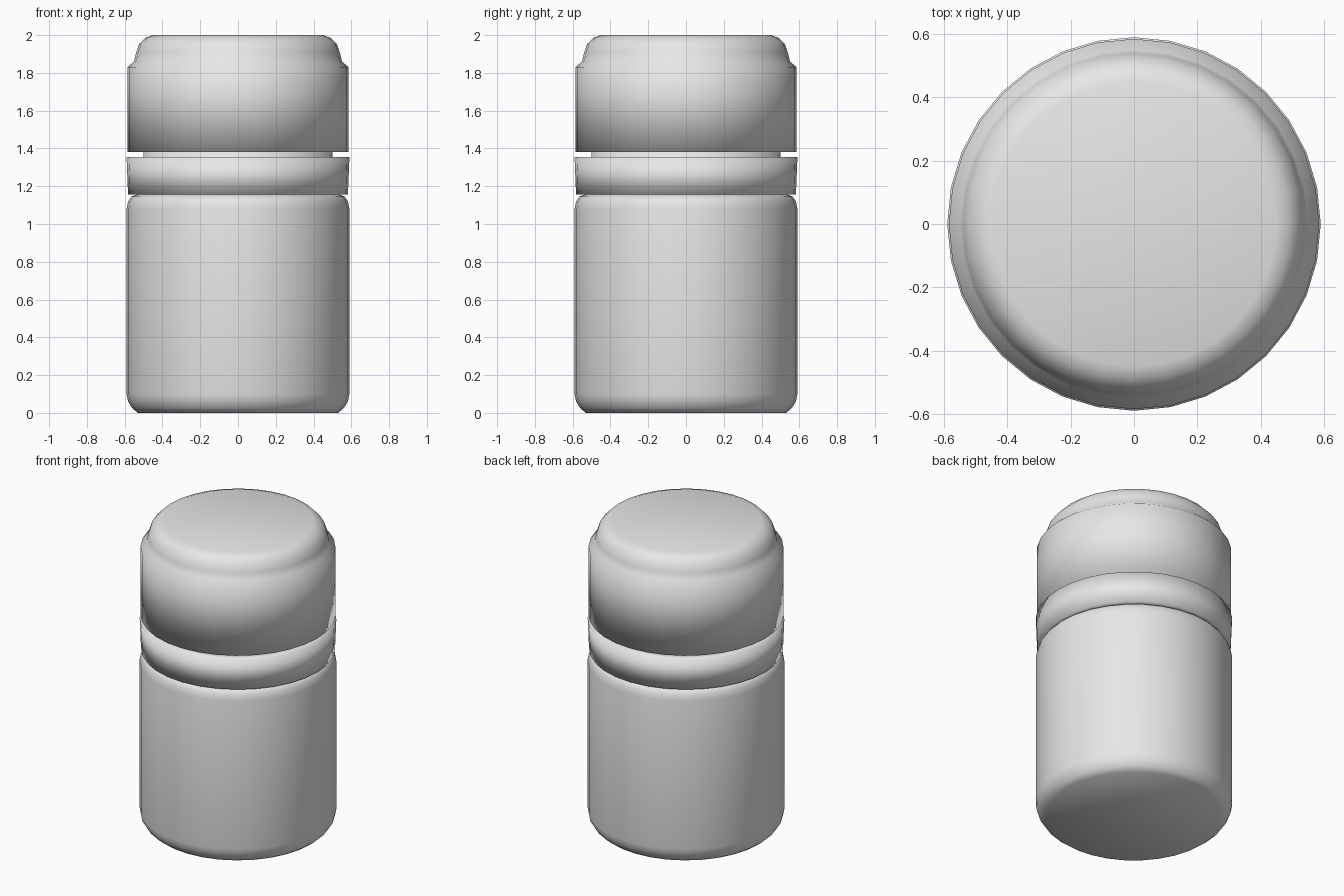
import bpy, bmesh, math

cube = bpy.data.objects.get("Cube")
if cube:
    bpy.data.objects.remove(cube, do_unlink=True)

SIDES = 32

grey = bpy.data.materials.new("light_grey")
grey.use_nodes = True
colour = (0.8, 0.8, 0.8, 1)
grey.diffuse_color = colour
grey.node_tree.nodes["Principled BSDF"].inputs["Base Color"].default_value = colour


def turned(name, profile, hollow=False):
    """Revolve (radius, height) points; solid parts get end caps, hollow ones loop round."""
    bm = bmesh.new()
    rings = []
    for r, z in profile:
        angles = [math.tau * i / SIDES for i in range(SIDES)]
        rings.append([bm.verts.new((r * math.cos(a), r * math.sin(a), z)) for a in angles])
    pairs = list(zip(rings, rings[1:]))
    if hollow:
        pairs.append((rings[-1], rings[0]))
    else:
        bm.faces.new(rings[0])
        bm.faces.new(rings[-1])
    for low, high in pairs:
        for i in range(SIDES):
            j = (i + 1) % SIDES
            bm.faces.new((low[i], low[j], high[j], high[i]))
    bmesh.ops.recalc_face_normals(bm, faces=bm.faces)
    for face in bm.faces:
        face.smooth = True
    mesh = bpy.data.meshes.new(name)
    bm.to_mesh(mesh)
    bm.free()
    mesh.materials.append(grey)
    obj = bpy.data.objects.new(name, mesh)
    bpy.context.collection.objects.link(obj)
    return obj


# Jar body with rounded base and shoulder
turned("jar_body", [(0.53, 0), (0.56, 0.025), (0.582, 0.06), (0.59, 0.1),
                    (0.59, 1.08), (0.582, 1.12), (0.565, 1.145), (0.54, 1.155)])

# Neck joining the body to the lid
turned("neck", [(0.5, 1.14), (0.5, 1.4)])

# Slightly flared collar around the neck
turned("collar", [(0.5, 1.155), (0.582, 1.155), (0.59, 1.355), (0.5, 1.355)], hollow=True)

# Lid with stepped, rounded crown
turned("lid", [(0.585, 1.38), (0.585, 1.83), (0.55, 1.862), (0.54, 1.905),
               (0.525, 1.95), (0.492, 1.985), (0.45, 2)])
